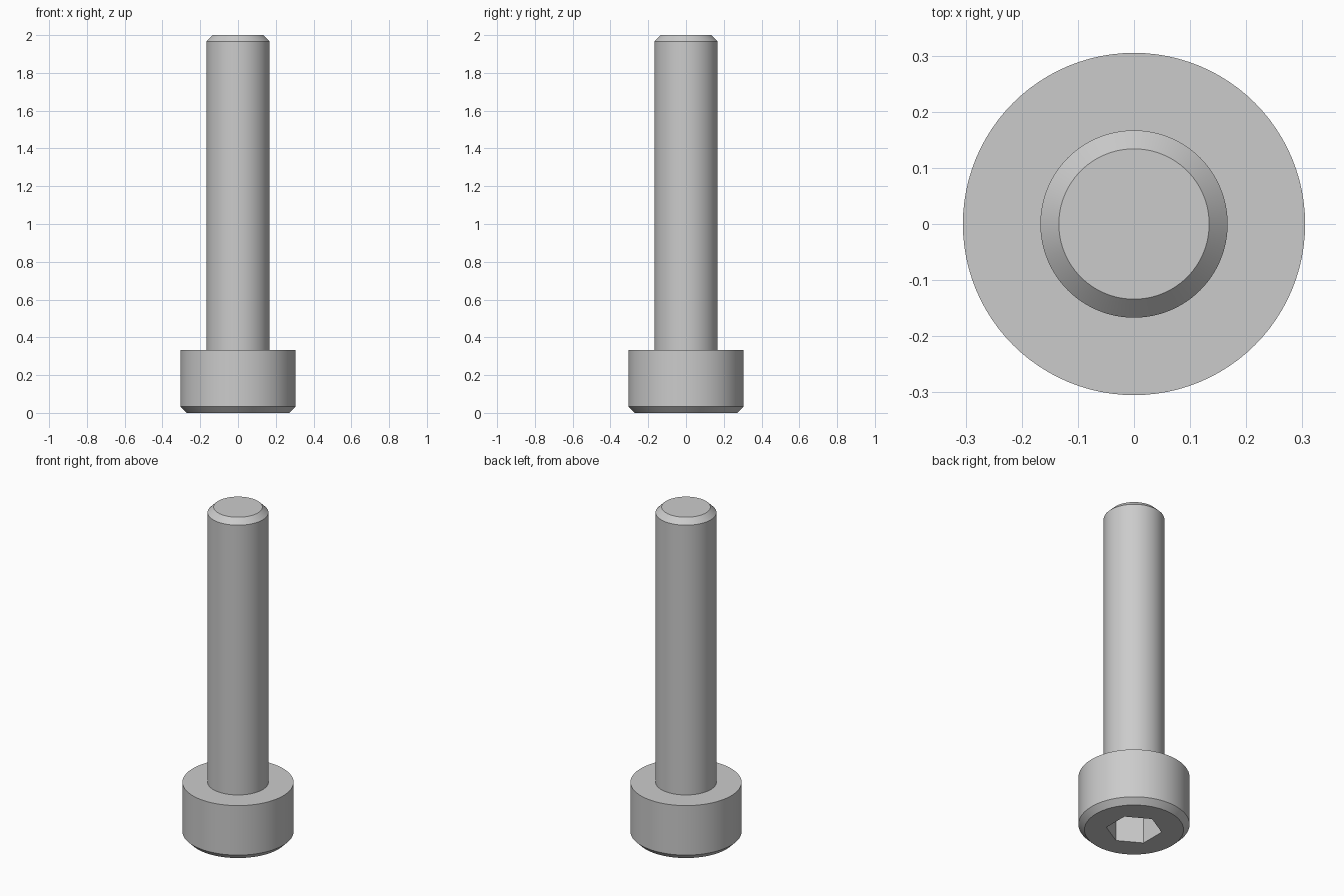
import bpy, bmesh, math
from mathutils import Matrix

cube = bpy.data.objects.get("Cube")
if cube:
    bpy.data.objects.remove(cube, do_unlink=True)

SEGMENTS = 96
HEAD_R, HEAD_H = 0.305, 0.333
SHAFT_R, LENGTH = 0.167, 2.0
CHAMFER = 0.033
SOCKET_R, SOCKET_DEPTH = 0.154, 0.165

steel = bpy.data.materials.new("steel_grey")
steel.use_nodes = True
colour = (0.6, 0.6, 0.6, 1)
steel.diffuse_color = colour
steel.node_tree.nodes["Principled BSDF"].inputs["Base Color"].default_value = colour


def add_object(name, bm):
    bmesh.ops.recalc_face_normals(bm, faces=bm.faces)
    mesh = bpy.data.meshes.new(name)
    bm.to_mesh(mesh)
    bm.free()
    mesh.materials.append(steel)
    obj = bpy.data.objects.new(name, mesh)
    bpy.context.collection.objects.link(obj)
    return obj


def lathe(name, profile):
    """Stack one ring per (radius, height) point and cap both ends."""
    bm = bmesh.new()
    rings = []
    for r, z in profile:
        angles = [math.tau * i / SEGMENTS for i in range(SEGMENTS)]
        rings.append([bm.verts.new((r * math.cos(a), r * math.sin(a), z)) for a in angles])
    for low, high in zip(rings, rings[1:]):
        for i in range(SEGMENTS):
            j = (i + 1) % SEGMENTS
            bm.faces.new((low[i], low[j], high[j], high[i]))
    bm.faces.new(rings[0][::-1])
    bm.faces.new(rings[-1])
    return add_object(name, bm)


# Chamfered head and plain shank in one turned body
screw = lathe("screw_body", [
    (HEAD_R - CHAMFER, 0),
    (HEAD_R, CHAMFER),
    (HEAD_R, HEAD_H),
    (SHAFT_R, HEAD_H),
    (SHAFT_R, LENGTH - CHAMFER),
    (SHAFT_R - CHAMFER, LENGTH),
])

# Hexagonal key socket cut up into the head, corners on the y axis
bm = bmesh.new()
bmesh.ops.create_cone(bm, cap_ends=True, segments=6, radius1=SOCKET_R,
                      radius2=SOCKET_R, depth=2 * SOCKET_DEPTH)
corner = max(bm.verts, key=lambda v: v.co.x)
turn = math.pi / 2 - math.atan2(corner.co.y, corner.co.x)
bmesh.ops.rotate(bm, verts=bm.verts, matrix=Matrix.Rotation(turn, 3, "Z"))
cutter = add_object("socket_cutter", bm)
cutter.hide_render = True

cut = screw.modifiers.new("key_socket", "BOOLEAN")
cut.operation = "DIFFERENCE"
cut.solver = "EXACT"
cut.object = cutter

# Apply the cut, then smooth the round walls
bpy.ops.object.select_all(action="DESELECT")
screw.select_set(True)
bpy.context.view_layer.objects.active = screw
bpy.ops.object.modifier_apply(modifier=cut.name)
bpy.data.objects.remove(cutter, do_unlink=True)
bpy.ops.object.shade_smooth_by_angle(angle=math.radians(25))
